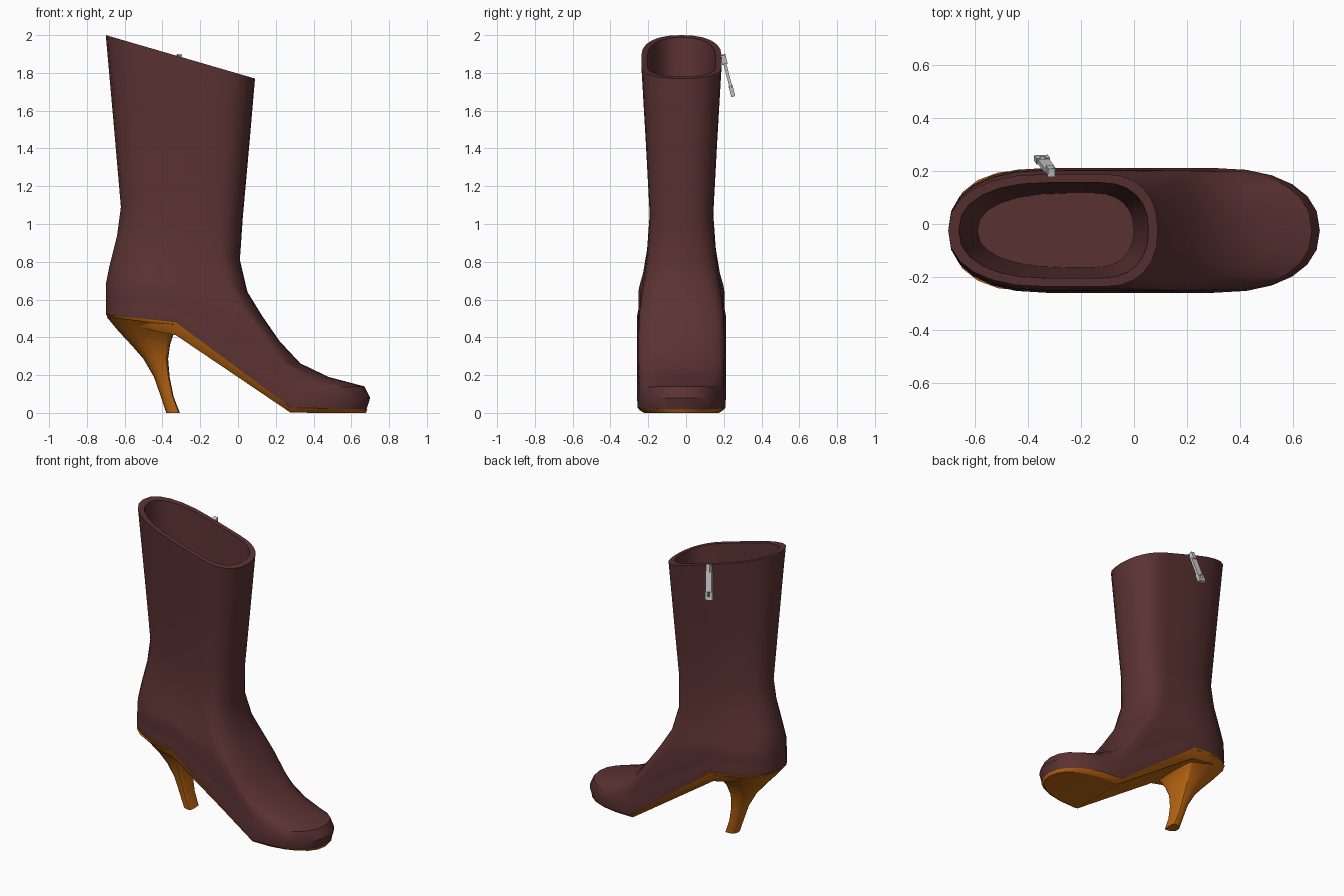
import bpy, bmesh, math
from mathutils import Vector, Matrix

if "Cube" in bpy.data.objects:
    bpy.data.objects.remove(bpy.data.objects["Cube"])

YC = -0.024  # the boot sits slightly off centre, the zip pull balances it


def material(name, rgb):
    m = bpy.data.materials.new(name)
    m.diffuse_color = (*rgb, 1)
    m.use_nodes = True
    m.node_tree.nodes["Principled BSDF"].inputs["Base Color"].default_value = m.diffuse_color
    return m


LEATHER = material("dark brown leather", (0.105, 0.032, 0.032))
SOLE = material("orange sole", (0.50, 0.135, 0.006))
METAL = material("light grey metal", (0.62, 0.62, 0.62))


def interp(x, pts):
    if x <= pts[0][0]:
        return pts[0][1]
    for (x0, z0), (x1, z1) in zip(pts, pts[1:]):
        if x <= x1:
            return z0 + (z1 - z0) * (x - x0) / (x1 - x0)
    return pts[-1][1]


def sole_z(x):
    return interp(x, [(-0.70, 0.52), (-0.33, 0.48), (0.28, 0.028), (0.68, 0.018)])


def outline(xb, xf, w, ab, af, p=2.3, na=6, ns=5):
    """Closed plan outline: rounded back, straight sides, rounded front."""
    half = []
    for i in range(na + 1):
        a = math.pi / 2 * i / na
        half.append((xb + ab - ab * max(math.cos(a), 0) ** (2 / p), w * math.sin(a) ** (2 / p)))
    x0, x1 = xb + ab, xf - af
    half += [(x0 + (x1 - x0) * i / ns, w) for i in range(1, ns)]
    for i in range(na + 1):
        a = math.pi / 2 * (1 - i / na)
        half.append((xf - af + af * max(math.cos(a), 0) ** (2 / p), w * math.sin(a) ** (2 / p)))
    half[-1] = (xf, 0)
    half[0] = (xb, 0)
    return half + [(x, -y) for x, y in half[-2:0:-1]]


def layer(xb, zb, xf, zf, w, ab=0.37, af=0.2, k=0.0, p=2.3):
    """Outline raised to a slanted plane (k=0) or to a copy of the sole curve (k=1)."""
    ring = []
    for x, y in outline(xb, xf, w, ab, af, p):
        t = (x - xb) / (xf - xb)
        line = zb + (zf - zb) * t
        db, df = zb - sole_z(xb), zf - sole_z(xf)
        ring.append((x, y + YC, (1 - k) * line + k * (sole_z(x) + db + (df - db) * t)))
    return ring


def loft(name, rings, mat, cap_start=False, cap_end=False, angle=35):
    bm = bmesh.new()
    rows = [[bm.verts.new(v) for v in r] for r in rings]
    n = len(rows[0])
    for a, b in zip(rows, rows[1:]):
        for i in range(n):
            bm.faces.new((a[i], a[(i + 1) % n], b[(i + 1) % n], b[i]))
    # ladder caps follow curved outlines cleanly
    for row, use in ((rows[0], cap_start), (rows[-1], cap_end)):
        if use:
            for i in range(n // 2):
                f = [row[i], row[i + 1], row[-i - 1], row[-i % n]]
                bm.faces.new(list(dict.fromkeys(f)))
    bmesh.ops.recalc_face_normals(bm, faces=bm.faces)
    return finish(name, bm, mat, angle)


def finish(name, bm, mat, angle=35):
    me = bpy.data.meshes.new(name)
    bm.to_mesh(me)
    bm.free()
    ob = bpy.data.objects.new(name, me)
    bpy.context.collection.objects.link(ob)
    me.materials.append(mat)
    bpy.ops.object.select_all(action='DESELECT')
    ob.select_set(True)
    bpy.context.view_layer.objects.active = ob
    bpy.ops.object.shade_smooth_by_angle(angle=math.radians(angle))
    return ob


# Leather upper: foot, instep, ankle, shaft, then the rim and the lining inside
upper = [
    layer(-0.70, 0.52, 0.68, 0.018, 0.232, af=0.40, k=1),
    layer(-0.70, 0.545, 0.70, 0.08, 0.235, af=0.40, k=1),
    layer(-0.70, 0.57, 0.67, 0.14, 0.228, af=0.38, k=1),
    layer(-0.70, 0.585, 0.48, 0.19, 0.228, af=0.22, k=1),
    layer(-0.70, 0.605, 0.33, 0.262, 0.228, af=0.15, k=1),
    layer(-0.70, 0.63, 0.22, 0.38, 0.226, af=0.12, k=0.9),
    layer(-0.70, 0.68, 0.13, 0.51, 0.220, af=0.12, k=0.6),
    layer(-0.68, 0.78, 0.05, 0.64, 0.203, af=0.12, k=0.3),
    layer(-0.64, 0.94, 0.01, 0.81, 0.182, af=0.14),
    layer(-0.62, 1.09, 0.025, 1.03, 0.168, af=0.16),
    layer(-0.66, 1.55, 0.06, 1.42, 0.190, af=0.18),
    layer(-0.70, 2.00, 0.09, 1.77, 0.212, af=0.20),
    layer(-0.66, 1.988, 0.055, 1.78, 0.180, ab=0.34, af=0.18),
    layer(-0.625, 1.55, 0.025, 1.42, 0.160, ab=0.34, af=0.16),
    layer(-0.59, 1.08, 0.0, 1.04, 0.140, ab=0.34, af=0.15),
]
loft("boot_upper", upper, LEATHER, cap_end=True)


# Sole: follows the arch, thick at the waist and thin at the toe
def sole_ring(inset, depth):
    ring = []
    for x, y in outline(-0.70 + inset, 0.685 - inset * 0.3, 0.232 - inset, 0.37 - inset, 0.40):
        t = interp(x, [(-0.70, 0.02), (-0.36, 0.07), (0.28, 0.028), (0.68, 0.018)])
        ring.append((x, y + YC, max(sole_z(x) - t * depth, 0.0)))
    return ring


loft("sole", [sole_ring(0, 0), sole_ring(0.012, 0.55), sole_ring(0.03, 1)], SOLE,
     cap_start=True, cap_end=True, angle=25)

# Heel: flares from a slim tip up to the heel seat
heel_rows = [  # back x, front x, height, half width
    (-0.695, -0.31, 0.505, 0.228), (-0.635, -0.335, 0.435, 0.170), (-0.565, -0.36, 0.36, 0.118),
    (-0.50, -0.37, 0.285, 0.084), (-0.445, -0.362, 0.19, 0.062), (-0.41, -0.342, 0.09, 0.052),
    (-0.38, -0.308, 0.0, 0.046)]
heel = []
for xb, xf, z, w in heel_rows:
    d = xf - xb
    heel.append([(x, y + YC, z) for x, y in outline(xb, xf, w, d * 0.75, d * 0.08, na=5, ns=3)])
# the top ring follows the slanted heel seat
heel[0] = [(x, y, sole_z(x) - 0.012) for x, y, z in heel[0]]
loft("heel", heel, SOLE, cap_start=True, cap_end=True)

# Zip pull: slider block and a tab with a slot, hanging outwards from the rim
top, tip = Vector((-0.312, 0.196, 1.885)), Vector((-0.350, 0.249, 1.680))
down = (tip - top).normalized()
side = Vector((1, 0, 0))
side = (side - down * side.dot(down)).normalized()
out = side.cross(down)
frame = Matrix((side, down, out)).transposed().to_4x4()
frame.translation = top
bm = bmesh.new()
for cx, cy, sx, sy, sz in [(0, 0.015, 0.026, 0.05, 0.03),       # slider
                           (0, 0.10, 0.044, 0.13, 0.016),       # tab
                           (-0.018, 0.18, 0.016, 0.03, 0.022),  # slot rails
                           (0.018, 0.18, 0.016, 0.03, 0.022),
                           (0, 0.205, 0.052, 0.022, 0.022)]:    # tab end
    bmesh.ops.create_cube(bm, size=1, matrix=frame @ Matrix.Translation((cx, cy, 0))
                          @ Matrix.Diagonal((sx, sy, sz, 1)))
finish("zip_pull", bm, METAL)
